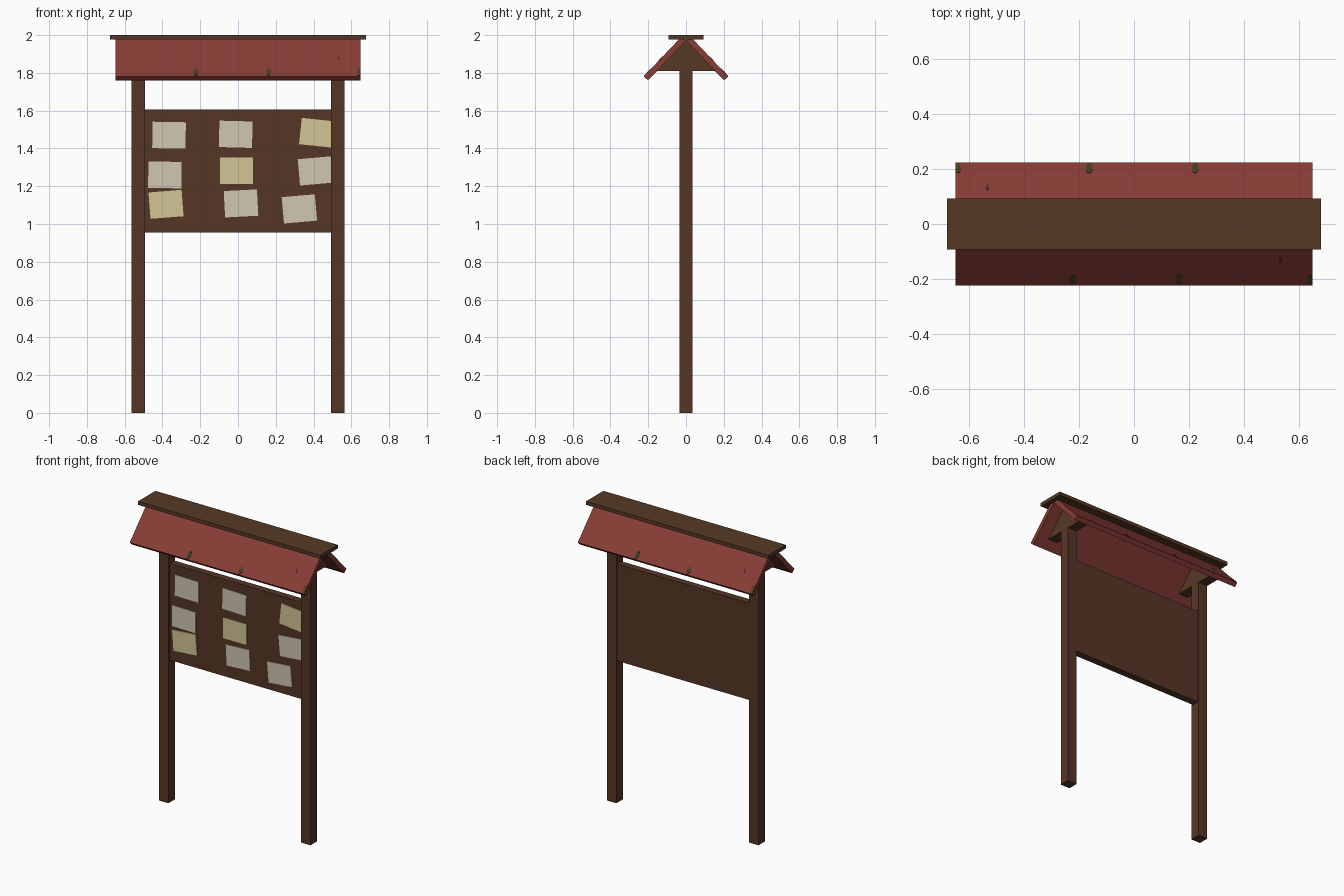
import bpy, math
from mathutils import Vector, Matrix

if "Cube" in bpy.data.objects:
    bpy.data.objects.remove(bpy.data.objects["Cube"])


def mat(name, rgb):
    m = bpy.data.materials.new(name)
    lin = [((c / 255 + 0.055) / 1.055) ** 2.4 for c in rgb]
    m.diffuse_color = (*lin, 1)
    m.use_nodes = True
    m.node_tree.nodes["Principled BSDF"].inputs["Base Color"].default_value = m.diffuse_color
    return m


WOOD = mat("dark wood", (86, 54, 38))
TRIM = mat("trim wood", (86, 57, 37))
RED = mat("red roof", (136, 60, 53))
DARKRED = mat("dark red chip", (100, 42, 38))
MOSS = mat("moss", (76, 62, 36))
PAPER = mat("white paper", (207, 199, 176))
YELLOW = mat("yellow paper", (211, 197, 148))


def mesh(name, verts, faces, m):
    me = bpy.data.meshes.new(name)
    me.from_pydata(verts, [], faces)
    me.materials.append(m)
    ob = bpy.data.objects.new(name, me)
    bpy.context.collection.objects.link(ob)
    return ob


def prism(name, pts, x0, x1, m):
    """Extrude a counter-clockwise (y, z) profile along x."""
    n = len(pts)
    verts = [(x, y, z) for x in (x0, x1) for y, z in pts]
    faces = [tuple(reversed(range(n))), tuple(range(n, 2 * n))]
    faces += [(i, (i + 1) % n, n + (i + 1) % n, n + i) for i in range(n)]
    return mesh(name, verts, faces, m)


def box(name, x0, x1, y0, y1, z0, z1, m):
    return prism(name, [(y0, z0), (y1, z0), (y1, z1), (y0, z1)], x0, x1, m)


# posts with gable triangles on top
for side, s in (("left", -1), ("right", 1)):
    x0, x1 = sorted((s * 0.493, s * 0.563))
    box(side + "_post", x0, x1, -0.035, 0.035, 0, 1.82, WOOD)
    prism(side + "_gable", [(-0.157, 1.81), (0.157, 1.81), (0, 1.974)], x0, x1, TRIM)

# notice board between the posts
box("notice_board", -0.494, 0.494, -0.018, 0.03, 0.955, 1.605, WOOD)

# pinned papers: x, z, tilt in degrees, colour
papers = [(-0.365, 1.47, -1, PAPER), (-0.012, 1.475, -1.5, PAPER), (0.418, 1.483, -6, YELLOW),
          (-0.387, 1.26, -1, PAPER), (-0.008, 1.281, 0, YELLOW), (0.41, 1.281, 5, PAPER),
          (-0.381, 1.104, 4.5, YELLOW), (0.016, 1.109, 3, PAPER), (0.325, 1.08, 5, PAPER)]
for i, (x, z, tilt, m) in enumerate(papers):
    p = box(f"paper_{i + 1}", -0.088, 0.088, -0.003, 0.003, -0.07, 0.07, m)
    p.matrix_world = Matrix.Translation((x, -0.02, z)) @ Matrix.Rotation(-math.radians(tilt), 4, 'Y')

# roof slopes, the back one being the front one turned half round
low, high = Vector((-0.201, 1.76)), Vector((0, 1.972))
up = (high - low).normalized()
out = Vector((-up.y, up.x))
THICK = 0.031


def slope_plate(name, x, s, w, h, m):
    """Small eight-sided patch lying on the front slope."""
    verts = []
    for k in range(8):
        a = math.tau * k / 8 + math.pi / 8
        t = max(0, s + h / 2 * math.sin(a) * 1.08)
        yz = low + up * t + out * (THICK + 0.002)
        verts.append((min(x + w / 2 * math.cos(a) * 1.08, 0.647), yz.x, yz.y))
    n = Vector((0, out.x, out.y)) * 0.004
    verts += [tuple(Vector(v) - n) for v in verts]
    faces = [tuple(range(8)), tuple(reversed(range(8, 16)))]
    faces += [(i, i + 8, (i + 1) % 8 + 8, (i + 1) % 8) for i in range(8)]
    return mesh(name, verts, faces, m)


for side, turn in (("front", 0), ("back", math.pi)):
    pts = [low, high, high + out * THICK, low + out * THICK]
    parts = [prism(side + "_roof", [tuple(p) for p in pts], -0.648, 0.648, RED)]
    for i, (x, w) in enumerate(((-0.222, 0.024), (0.163, 0.024), (0.64, 0.022))):
        parts.append(slope_plate(f"{side}_moss_{i + 1}", x, 0.03, w, 0.052, MOSS))
    parts.append(slope_plate(side + "_chip", 0.532, 0.13, 0.012, 0.03, DARKRED))
    for p in parts:
        p.rotation_euler.z = turn

# ridge board
box("ridge_cap", -0.678, 0.678, -0.092, 0.092, 1.976, 2.0, TRIM)

# the ridge spans 1.36, the height is exactly 2
